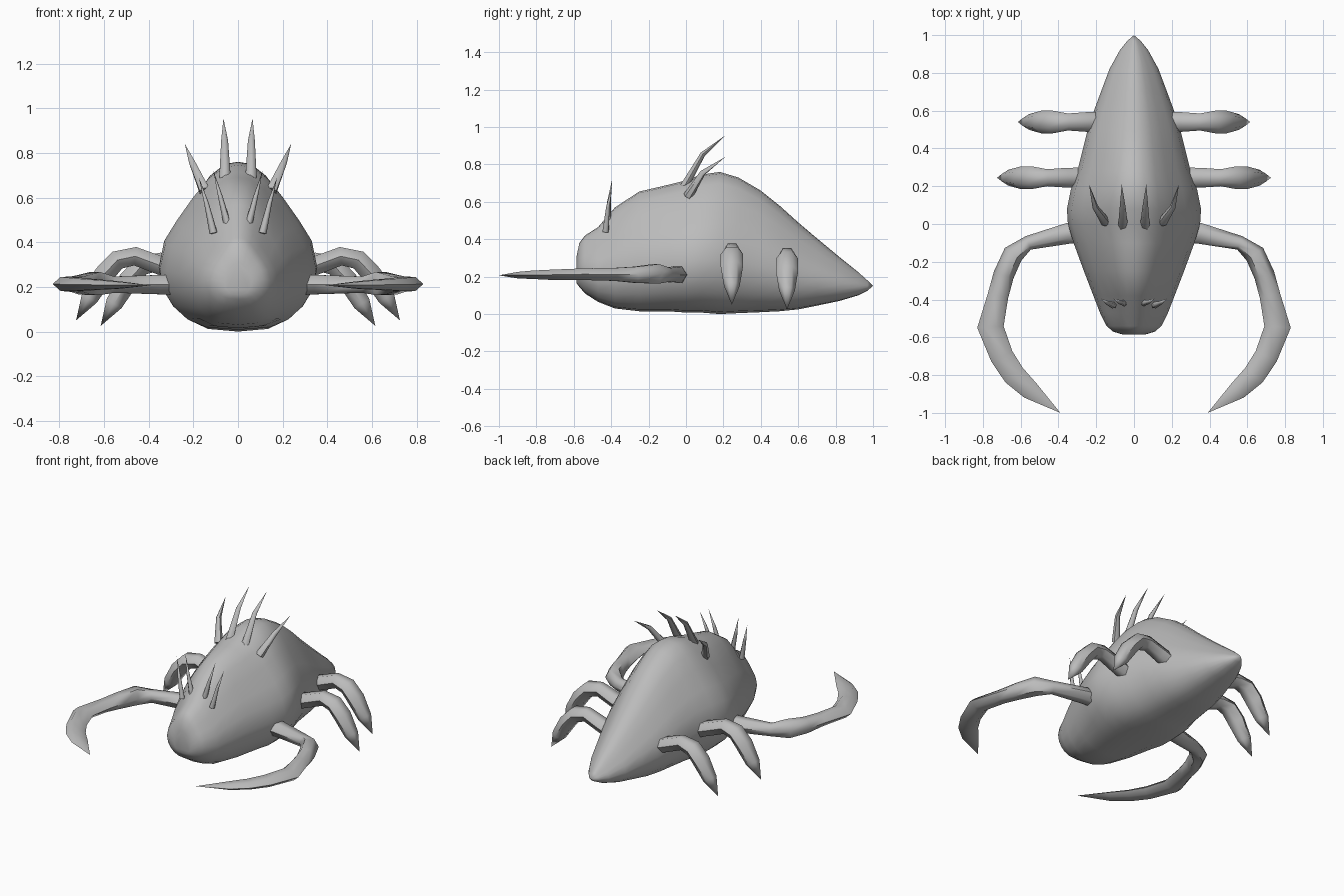
import bpy, bmesh, math
from mathutils import Vector

if "Cube" in bpy.data.objects:
    bpy.data.objects.remove(bpy.data.objects["Cube"])

grey = bpy.data.materials.new("shell grey")
grey.use_nodes = True
grey.diffuse_color = (0.5, 0.5, 0.5, 1)
grey.node_tree.nodes["Principled BSDF"].inputs["Base Color"].default_value = (0.5, 0.5, 0.5, 1)


def loft(name, rings, sharp=60):
    """Skin a list of equally long point rings and cap both ends."""
    bm = bmesh.new()
    rows = [[bm.verts.new(p) for p in ring] for ring in rings]
    n = len(rows[0])
    for a, b in zip(rows, rows[1:]):
        for i in range(n):
            j = (i + 1) % n
            bm.faces.new((a[i], a[j], b[j], b[i]))
    bm.faces.new(rows[0])
    bm.faces.new(rows[-1])
    bmesh.ops.remove_doubles(bm, verts=bm.verts[:], dist=0.0005)
    bmesh.ops.recalc_face_normals(bm, faces=bm.faces[:])
    mesh = bpy.data.meshes.new(name)
    bm.to_mesh(mesh)
    bm.free()
    mesh.materials.append(grey)
    obj = bpy.data.objects.new(name, mesh)
    bpy.context.collection.objects.link(obj)
    bpy.ops.object.select_all(action="DESELECT")
    obj.select_set(True)
    bpy.context.view_layer.objects.active = obj
    bpy.ops.object.shade_smooth_by_angle(angle=math.radians(sharp))
    return obj


def tube(name, path, sides):
    """Tapered limb along (point, width, depth) stations; width lies level."""
    pts = [Vector(p) for p, w, d in path]
    rings = []
    side = None
    for i, (p, w, d) in enumerate(path):
        t = (pts[min(i + 1, len(pts) - 1)] - pts[max(i - 1, 0)]).normalized()
        new_side = t.cross(Vector((0, 0, 1)))
        if side and new_side.dot(side) < 0:
            new_side.negate()
        side = new_side.normalized()
        up = side.cross(t)
        rings.append([pts[i] + side * w * math.cos(a) + up * d * math.sin(a)
                      for a in (math.tau * k / sides for k in range(sides))])
    return loft(name, rings)


def pair(name, path, sides):
    """Build a limb on both sides of the body."""
    for word, s in (("left", 1), ("right", -1)):
        tube(f"{word}_{name}", [((s * p[0], p[1], p[2]), w, d) for p, w, d in path], sides)


# Body: stations of y, bottom, top, half width
stations = [
    (-.585, .165, .31, .06), (-.57, .145, .38, .11), (-.54, .11, .42, .145),
    (-.47, .065, .465, .18), (-.38, .03, .57, .215), (-.25, .015, .655, .265),
    (-.1, .015, .69, .32), (.0, .008, .715, .35), (.08, .008, .745, .355),
    (.18, .0, .76, .335), (.28, .005, .73, .3), (.4, .01, .66, .27),
    (.5, .015, .58, .245), (.6, .025, .49, .212), (.7, .045, .405, .175),
    (.82, .07, .305, .13), (.92, .1, .225, .075), (.97, .125, .18, .035),
    (1.0, .15, .15, .0)]
# Right half of the cross-section, from belly to ridge
half = [(0, -1), (.4, -.96), (.64, -.83), (.82, -.62), (.95, -.35), (1, 0),
        (.93, .26), (.77, .46), (.57, .68), (.37, .87), (.17, .98), (0, 1)]
section = half + [(-u, v) for u, v in half[-2:0:-1]]
rings = []
for y, low, high, wide in stations:
    mid = low + .38 * (high - low)
    rings.append([(u * wide, y, mid + v * ((high - mid) if v > 0 else (mid - low)))
                  for u, v in section])
loft("body", rings)

# Long curved front arms
pair("arm", [
    ((.24, -.04, .21), .055, .05), ((.35, -.05, .21), .055, .05),
    ((.56, -.1, .21), .038, .042), ((.64, -.16, .215), .055, .06),
    ((.69, -.27, .21), .055, .05), ((.72, -.38, .212), .055, .04),
    ((.76, -.545, .213), .07, .036), ((.7, -.7, .21), .062, .032),
    ((.635, -.8, .21), .06, .026), ((.55, -.88, .208), .05, .02),
    ((.39, -1.0, .207), 0, 0)], 6)

# Arched walking legs, the rear pair set closer in
for word, dx, y, dz in (("middle", 0, .245, 0), ("rear", -.11, .54, -.025)):
    pair(f"{word}_leg", [
        ((x + dx, y, z + dz), w, d) for x, z, w, d in (
            (.22, .25, .055, .05), (.36, .3, .052, .048), (.46, .337, .045, .048),
            (.54, .32, .06, .05), (.6, .255, .06, .052),
            (.665, .15, .042, .045), (.725, .05, 0, 0))], 6)

# Curved bristles on the back and brow
bristles = [
    ("inner_back_bristle", (.058, -.01, .68), (.06, .09, .855), (.065, .21, .955), .026),
    ("outer_back_bristle", (.15, .01, .63), (.205, .09, .755), (.238, .21, .84), .026),
    ("inner_brow_bristle", (.045, -.42, .47), (.078, -.412, .6), (.11, -.395, .72), .018),
    ("outer_brow_bristle", (.11, -.43, .44), (.14, -.418, .57), (.175, -.395, .69), .018)]
for name, base, bend, tip, r in bristles:
    pair(name, [(base, r, r), (bend, r * .6, r * .6), (tip, 0, 0)], 6)
